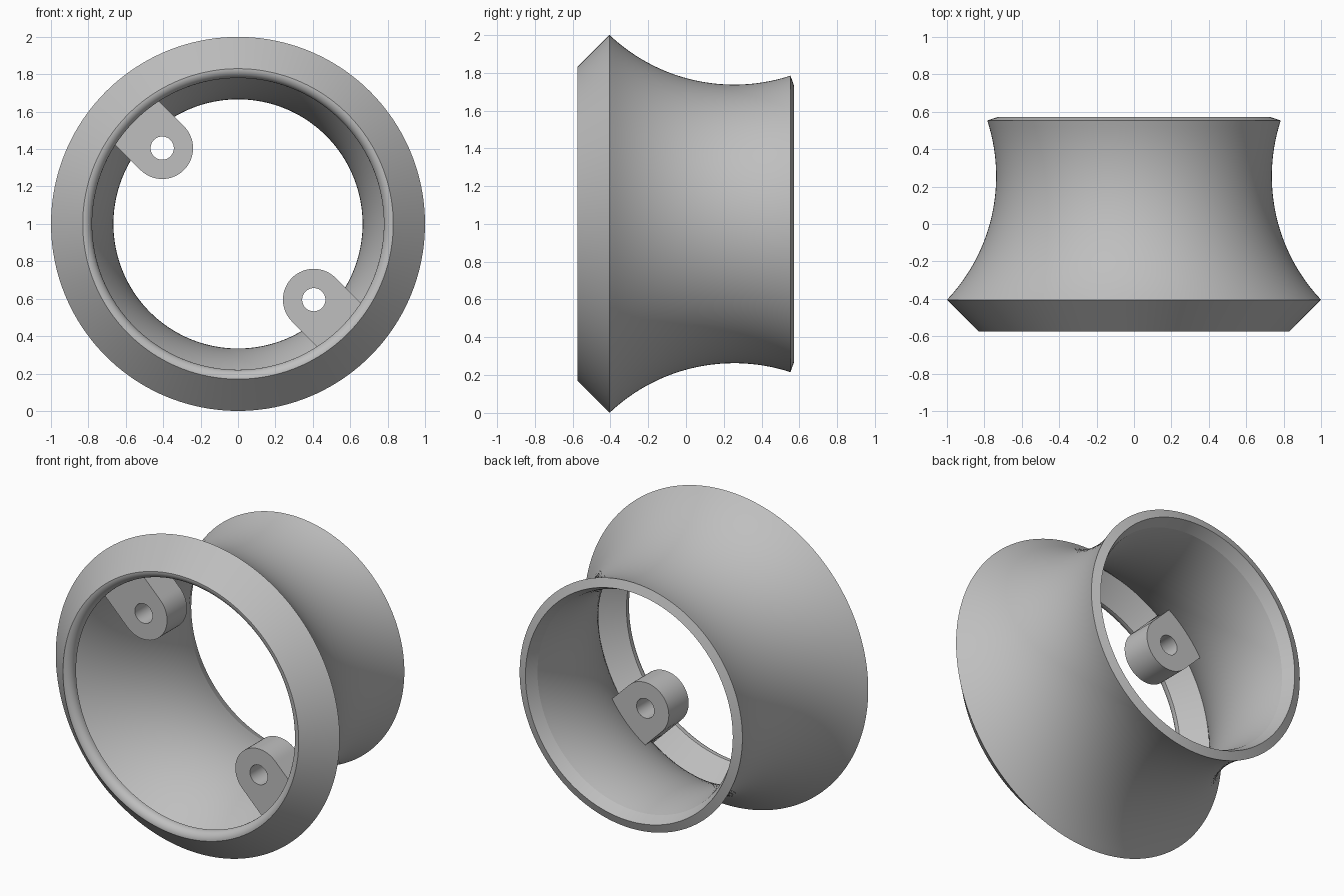
import bpy, bmesh
from math import sin, cos, pi, radians, sqrt

if "Cube" in bpy.data.objects:
    bpy.data.objects.remove(bpy.data.objects["Cube"])

grey = bpy.data.materials.new("light grey")
grey.use_nodes = True
GREY = (0.52, 0.52, 0.52, 1)
grey.diffuse_color = GREY
grey.node_tree.nodes["Principled BSDF"].inputs["Base Color"].default_value = GREY


def finish(bm, name):
    """Turn a bmesh into a smooth object with sharp corners."""
    bmesh.ops.recalc_face_normals(bm, faces=bm.faces)
    mesh = bpy.data.meshes.new(name)
    bm.to_mesh(mesh)
    bm.free()
    mesh.materials.append(grey)
    obj = bpy.data.objects.new(name, mesh)
    bpy.context.collection.objects.link(obj)
    bpy.ops.object.select_all(action="DESELECT")
    obj.select_set(True)
    bpy.context.view_layer.objects.active = obj
    bpy.ops.object.shade_smooth_by_angle(angle=radians(12))
    return obj


def waist(y0, y1, throat, bend, steps=28):
    """Concave arc of (y, radius) points, narrowest at y = 0.255."""
    ys = [y0 + (y1 - y0) * i / steps for i in range(steps + 1)]
    return [(y, throat + bend - sqrt(bend ** 2 - (y - 0.255) ** 2)) for y in ys]


def bridge(bm, a, b):
    n = len(a)
    for i in range(n):
        j = (i + 1) % n
        bm.faces.new((a[i], a[j], b[j], b[i]))


# Flared ring: closed wall profile turned around the y axis
LIP = 0.05
profile = waist(-0.405, 0.553, 0.737, 0.96)           # outer waist
profile += [(0.572, 0.73)]                            # back rim
profile += waist(0.50, -0.40, 0.666, 1.03)            # inner waist
profile += [(-0.515, 0.78)]                           # inside of the flange
for i in range(11):                                   # rounded front lip
    a = pi / 2 * i / 10
    profile.append((-0.525 - LIP * sin(a), 0.83 - LIP * cos(a)))

SEG = 160
bm = bmesh.new()
rings = []
for k in range(SEG):
    t = 2 * pi * k / SEG
    rings.append([bm.verts.new((r * cos(t), y, 1 + r * sin(t))) for y, r in profile])
for k in range(SEG):
    bridge(bm, rings[k], rings[(k + 1) % SEG])
finish(bm, "flared_ring")

# Screw lugs: rounded tabs with a bored hole, rooted in the wall
HALF, HOLE, OFFSET, N = 0.165, 0.062, 0.573, 64


def lug(name, turn):
    bm = bmesh.new()

    def loop(y, radius_at):
        verts = []
        for i in range(N):
            a = 2 * pi * i / N
            r = radius_at(a)
            u, v = OFFSET + r * cos(a), r * sin(a)
            verts.append(bm.verts.new((u * cos(turn) - v * sin(turn), y,
                                       1 + u * sin(turn) + v * cos(turn))))
        return verts

    def outline(reach):
        def radius(a):
            if cos(a) < 1e-6:
                return HALF
            return min(HALF / max(abs(sin(a)), 1e-6), reach / cos(a))
        return radius

    def bore(a):
        return HOLE

    front, back = loop(-0.37, outline(0.31)), loop(-0.17, outline(0.195))
    front_hole, back_hole = loop(-0.37, bore), loop(-0.17, bore)
    for a, b in ((front, back), (back, back_hole),
                 (back_hole, front_hole), (front_hole, front)):
        bridge(bm, a, b)
    finish(bm, name)


lug("upper_right_lug", radians(135))
lug("lower_left_lug", radians(-45))
